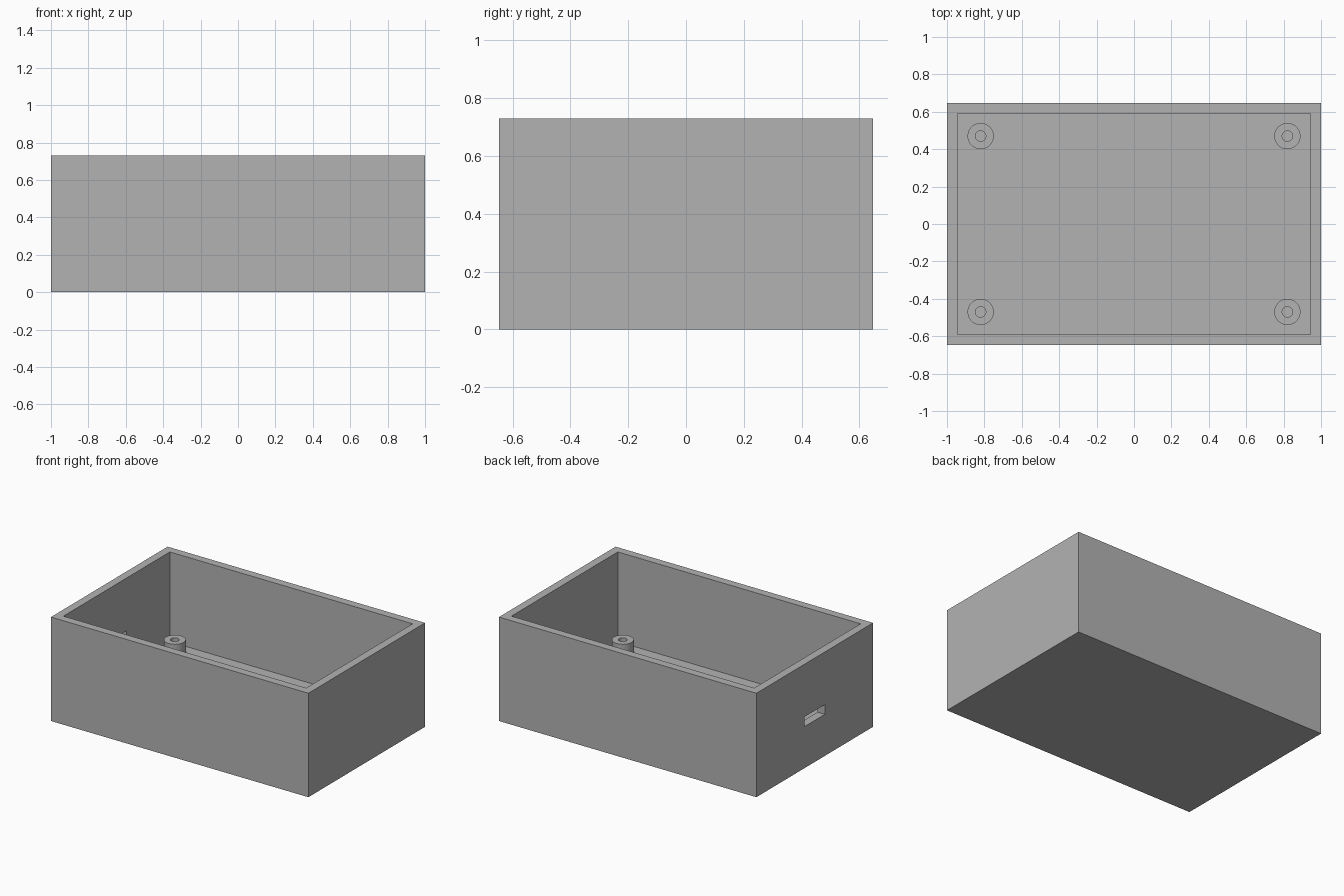
import bpy
import bmesh
from math import pi
from mathutils import Matrix, Vector

if "Cube" in bpy.data.objects:
    bpy.data.objects.remove(bpy.data.objects["Cube"], do_unlink=True)

# Overall sizes
LENGTH, WIDTH, HEIGHT = 2.0, 1.294, 0.73
WALL, FLOOR = 0.057, 0.1
POST_TOP, POST_R, HOLE_R = 0.193, 0.07, 0.028

grey = bpy.data.materials.new("plain grey")
grey.use_nodes = True
colour = (0.45, 0.45, 0.45, 1)
grey.diffuse_color = colour
grey.node_tree.nodes["Principled BSDF"].inputs["Base Color"].default_value = colour


def make_object(name, bm):
    bmesh.ops.recalc_face_normals(bm, faces=bm.faces)
    mesh = bpy.data.meshes.new(name)
    bm.to_mesh(mesh)
    bm.free()
    mesh.materials.append(grey)
    obj = bpy.data.objects.new(name, mesh)
    bpy.context.collection.objects.link(obj)
    return obj


def box(name, low, high):
    low, high = Vector(low), Vector(high)
    bm = bmesh.new()
    place = Matrix.Translation((low + high) / 2) @ Matrix.Diagonal((*(high - low), 1))
    bmesh.ops.create_cube(bm, size=1, matrix=place)
    return make_object(name, bm)


def cut(target, cutter):
    mod = target.modifiers.new(cutter.name, 'BOOLEAN')
    mod.operation = 'DIFFERENCE'
    mod.solver = 'EXACT'
    mod.object = cutter
    cutter.hide_render = True
    bpy.context.view_layer.objects.active = target
    bpy.ops.object.modifier_apply(modifier=mod.name)
    bpy.data.objects.remove(cutter, do_unlink=True)


# Open-topped case with a thick floor
hx, hy = LENGTH / 2, WIDTH / 2
case = box("case", (-hx, -hy, 0), (hx, hy, HEIGHT))
cut(case, box("cavity_cutter", (WALL - hx, WALL - hy, FLOOR), (hx - WALL, hy - WALL, HEIGHT + 0.1)))

# Cable slot through the end wall
cut(case, box("slot_cutter", (-hx - 0.1, -0.112, 0.292), (-hx + WALL + 0.1, 0.112, 0.36)))


# Hollow screw posts, turned from a profile
def screw_post(name, x, y):
    bm = bmesh.new()
    profile = [(POST_R, FLOOR), (POST_R, POST_TOP), (HOLE_R, POST_TOP), (HOLE_R, FLOOR)]
    verts = [bm.verts.new((x + r, y, z)) for r, z in profile]
    edges = [bm.edges.new(pair) for pair in zip(verts, verts[1:])]
    bmesh.ops.spin(bm, geom=verts + edges, cent=(x, y, 0), axis=(0, 0, 1),
                   angle=2 * pi, steps=48, use_merge=True)
    bmesh.ops.remove_doubles(bm, verts=bm.verts, dist=0.0005)
    bmesh.ops.recalc_face_normals(bm, faces=bm.faces)
    # An open surface: make sure the rim faces up
    rim = max(bm.faces, key=lambda f: f.calc_center_median().z)
    rim.normal_update()
    if rim.normal.z < 0:
        bmesh.ops.reverse_faces(bm, faces=bm.faces)
    mesh = bpy.data.meshes.new(name)
    bm.to_mesh(mesh)
    bm.free()
    mesh.materials.append(grey)
    obj = bpy.data.objects.new(name, mesh)
    bpy.context.collection.objects.link(obj)
    bpy.ops.object.select_all(action='DESELECT')
    obj.select_set(True)
    bpy.context.view_layer.objects.active = obj
    bpy.ops.object.shade_smooth_by_angle()


for end, y in (("front", -0.47), ("back", 0.47)):
    for side, x in (("left", 0.82), ("right", -0.82)):
        screw_post(f"{end}_{side}_screw_post", x, y)
